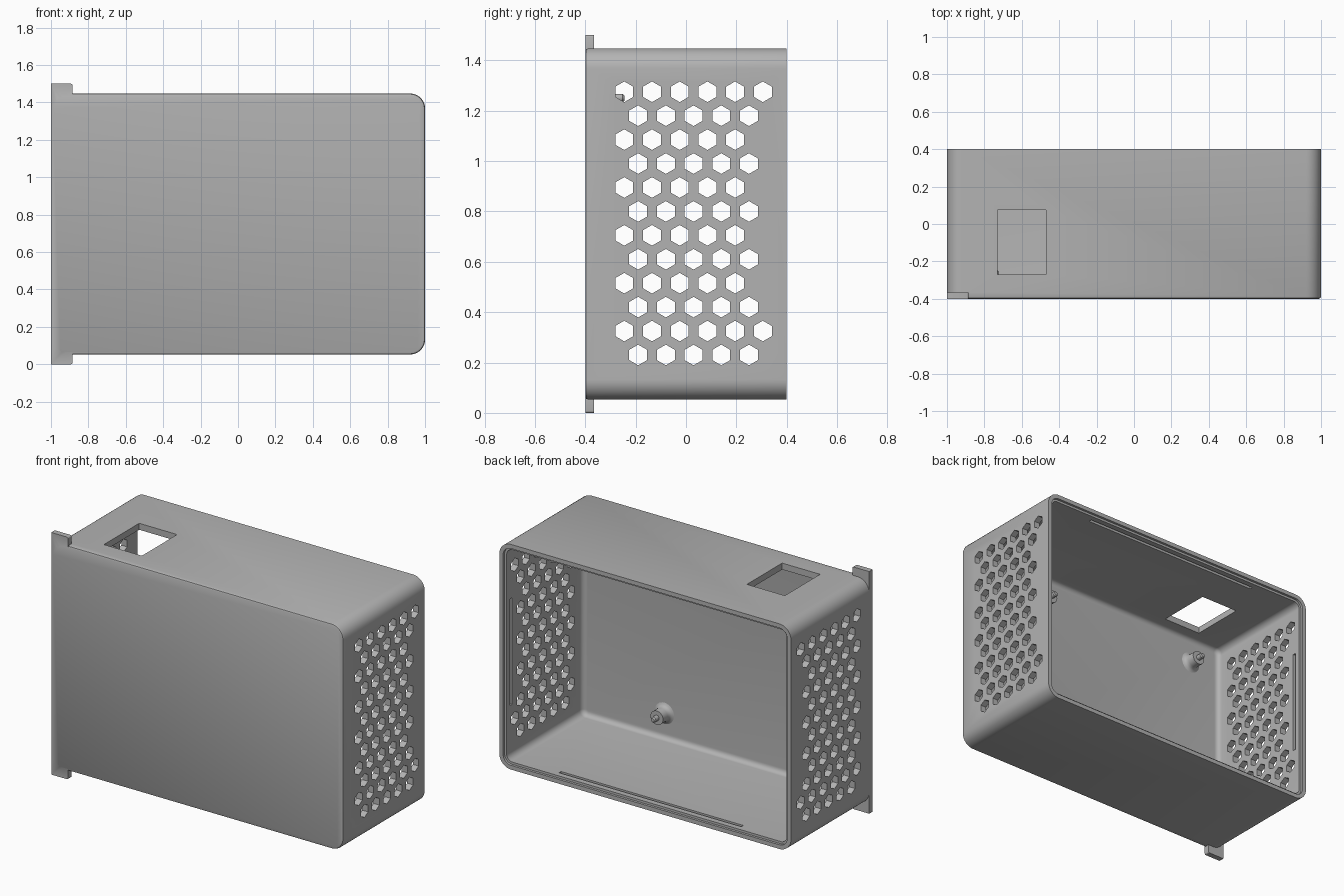
import bpy, bmesh, math
from mathutils import Matrix, Vector

cube = bpy.data.objects.get("Cube")
if cube:
    bpy.data.objects.remove(cube, do_unlink=True)

MID_Z, HALF_X, HALF_Z, RADIUS, WALL = 0.75, 1.0, 0.6975, 0.08, 0.04

grey = bpy.data.materials.new("plain grey")
grey.use_nodes = True
colour = (0.45, 0.45, 0.45, 1)
grey.diffuse_color = colour
grey.node_tree.nodes["Principled BSDF"].inputs["Base Color"].default_value = colour


def make_object(name, bm):
    bmesh.ops.recalc_face_normals(bm, faces=bm.faces)
    mesh = bpy.data.meshes.new(name)
    bm.to_mesh(mesh)
    bm.free()
    mesh.materials.append(grey)
    ob = bpy.data.objects.new(name, mesh)
    bpy.context.collection.objects.link(ob)
    return ob


def bridge(bm, rings):
    """Skin a list of equal vertex rings and cap both ends."""
    n = len(rings[0])
    for a, b in zip(rings, rings[1:]):
        for i in range(n):
            j = (i + 1) % n
            bm.faces.new((a[i], a[j], b[j], b[i]))
    bm.faces.new(rings[0])
    bm.faces.new(rings[-1])


def rounded_loft(name, levels, steps=10):
    """Rounded rectangles, each given as (inset, y), joined along y."""
    bm = bmesh.new()
    rings = []
    for inset, y in levels:
        r, ring = RADIUS - inset, []
        for k, (sx, sz) in enumerate(((1, 1), (-1, 1), (-1, -1), (1, -1))):
            for s in range(steps + 1):
                a = math.pi / 2 * (k + s / steps)
                x = sx * (HALF_X - RADIUS) + r * math.cos(a)
                z = MID_Z + sz * (HALF_Z - RADIUS) + r * math.sin(a)
                ring.append(bm.verts.new((x, y, z)))
        rings.append(ring)
    bridge(bm, rings)
    return make_object(name, bm)


def add_box(bm, low, high):
    low, high = Vector(low), Vector(high)
    matrix = Matrix.Translation((low + high) / 2) @ Matrix.Diagonal((*(high - low), 1))
    bmesh.ops.create_cube(bm, size=1, matrix=matrix)


def combine(target, tool, operation):
    mod = target.modifiers.new("cut", 'BOOLEAN')
    mod.operation, mod.solver, mod.object = operation, 'EXACT', tool
    bpy.context.view_layer.objects.active = target
    bpy.ops.object.modifier_apply(modifier=mod.name)
    bpy.data.objects.remove(tool, do_unlink=True)


def smooth(ob):
    bpy.ops.object.select_all(action='DESELECT')
    ob.select_set(True)
    bpy.context.view_layer.objects.active = ob
    bpy.ops.object.shade_smooth_by_angle(angle=math.radians(35))


# Outer body with a softened front edge
case = rounded_loft("case_shell", [(0.012, -0.4), (0.0035, -0.3965), (0, -0.388), (0, 0.4)])

# Full-height mounting strip whose ends form the two tabs
bm = bmesh.new()
add_box(bm, (-1, -0.4, 0), (-0.885, -0.365, 1.5))
corners = [e for e in bm.edges if all(v.co.x > -0.9 for v in e.verts)
           and abs(e.verts[0].co.y - e.verts[1].co.y) > 0.01]
bmesh.ops.bevel(bm, geom=corners, offset=0.008, segments=3, affect='EDGES', profile=0.5)
combine(case, make_object("strip", bm), 'UNION')

# Cavity open at the back: filleted floor, stepped rim
FILLET = 0.03
levels = []
for i in range(6):
    a = math.pi / 2 * i / 5
    levels.append((WALL + FILLET * (1 - math.sin(a)), -0.36 + FILLET * (1 - math.cos(a))))
levels += [(WALL, 0.385), (0.026, 0.385), (0.026, 0.45)]
combine(case, rounded_loft("cavity", levels), 'DIFFERENCE')

# Hexagonal vents through both side walls
bm = bmesh.new()
for row in range(12):
    z = 1.275 - 0.095 * row
    start = -0.19 if row % 2 else -0.245
    for col in range(6 if row in (0, 10) else 5):
        y = start + 0.11 * col
        rings = []
        for x in (-1.1, 1.1):
            angles = [math.radians(30 + 60 * k) for k in range(6)]
            rings.append([bm.verts.new((x, y + 0.041 * math.cos(a), z + 0.041 * math.sin(a)))
                          for a in angles])
        bridge(bm, rings)
combine(case, make_object("vents", bm), 'DIFFERENCE')

# Rectangular top opening and the four snap grooves near the rim
bm = bmesh.new()
add_box(bm, (-0.73, -0.27, 1.3), (-0.47, 0.075, 1.6))
DEPTH = 0.018
for s in (-1, 1):
    z = MID_Z + s * (HALF_Z - WALL)
    add_box(bm, (-0.625, 0.33, z - DEPTH), (0.625, 0.35, z + DEPTH))
    x = s * (HALF_X - WALL)
    add_box(bm, (x - DEPTH, 0.33, 0.42), (x + DEPTH, 0.35, 1.08))
combine(case, make_object("openings", bm), 'DIFFERENCE')
smooth(case)

# Four standoffs with locating pins on the inner front wall
profile = [(0.066, -0.365), (0.066, -0.36), (0.054, -0.355), (0.046, -0.345), (0.043, -0.33),
           (0.043, -0.285), (0.017, -0.285), (0.017, -0.252), (0.011, -0.245)]
for x, side in ((-0.742, "right"), (0.4, "left")):
    for z, level in ((0.25, "lower"), (1.25, "upper")):
        bm = bmesh.new()
        turns = [2 * math.pi * k / 32 for k in range(32)]
        bridge(bm, [[bm.verts.new((x + r * math.cos(a), y, z + r * math.sin(a))) for a in turns]
                    for r, y in profile])
        smooth(make_object(f"{level}_{side}_standoff", bm))
